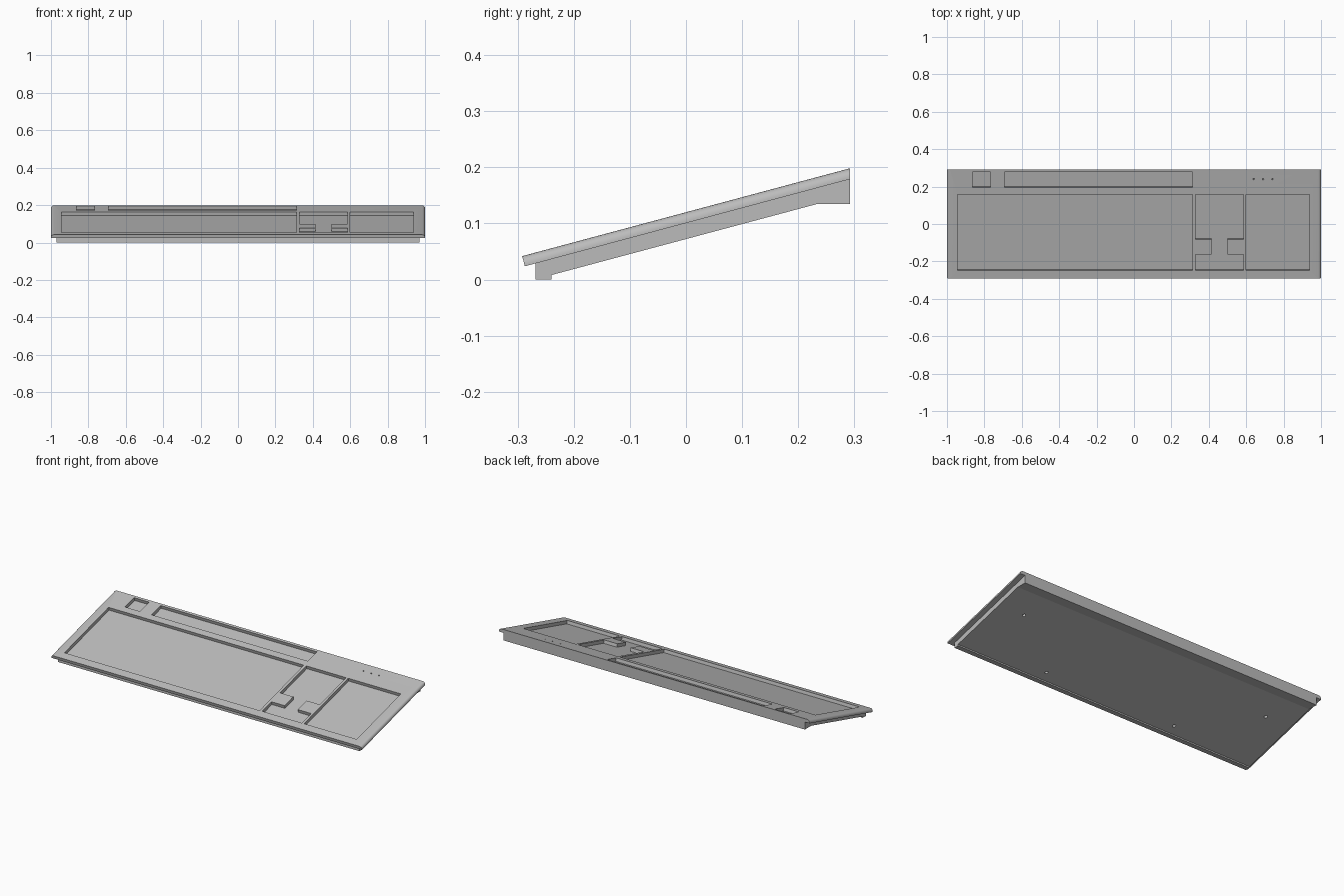
import bpy, bmesh
from math import radians, cos, sin, tan
from mathutils import Matrix, Vector

if "Cube" in bpy.data.objects:
    bpy.data.objects.remove(bpy.data.objects["Cube"])

TILT = radians(15)
MID = 0.12            # height of the top surface at y = 0
THICK = 0.0187        # panel thickness, which is also the well depth
BACK = 0.292
SLOPE = Matrix.Translation((0, 0, MID)) @ Matrix.Rotation(TILT, 4, 'X')

grey = bpy.data.materials.new("case grey")
grey.use_nodes = True
colour = (0.5, 0.5, 0.5, 1)
grey.diffuse_color = colour
grey.node_tree.nodes["Principled BSDF"].inputs["Base Color"].default_value = colour


def prism(name, points, offset):
    """Extrude a closed 3D polygon along an offset vector."""
    bm = bmesh.new()
    face = bm.faces.new([bm.verts.new(p) for p in points])
    moved = bmesh.ops.extrude_face_region(bm, geom=[face])["geom"]
    bmesh.ops.translate(bm, vec=offset, verts=[v for v in moved if isinstance(v, bmesh.types.BMVert)])
    bmesh.ops.recalc_face_normals(bm, faces=bm.faces)
    mesh = bpy.data.meshes.new(name)
    bm.to_mesh(mesh)
    bm.free()
    obj = bpy.data.objects.new(name, mesh)
    bpy.context.collection.objects.link(obj)
    mesh.materials.append(grey)
    return obj


def side_prism(name, profile, half):
    return prism(name, [(-half, y, z) for y, z in profile], Vector((2 * half, 0, 0)))


def cut(target, cutter):
    cutter.hide_render = True
    cutter.hide_set(True)
    mod = target.modifiers.new(cutter.name, 'BOOLEAN')
    mod.object = cutter
    mod.operation = 'DIFFERENCE'
    mod.solver = 'EXACT'


def well_cutter(name, outline):
    """Vertical prism in panel space, tilted to cut square to the top surface."""
    obj = prism(name, [(x, y / cos(TILT), -0.04) for x, y in outline], Vector((0, 0, 0.08)))
    obj.matrix_world = SLOPE
    return obj


def box(x0, x1, y0, y1):
    return [(x0, y0), (x1, y0), (x1, y1), (x0, y1)]


def hole_cutter(name, x, y, z, radius, depth):
    bpy.ops.mesh.primitive_cylinder_add(vertices=12, radius=radius, depth=depth)
    obj = bpy.context.object
    obj.name = name
    obj.data.materials.append(grey)
    obj.matrix_world = SLOPE @ Matrix.Translation((x, y / cos(TILT), z))
    return obj


def under(y):
    """Height of the panel underside."""
    return MID + y * tan(TILT) - THICK / cos(TILT)


# Top panel: sloping slab with rounded long side edges
front_top = (-BACK, MID - BACK * tan(TILT))
front_low = (-BACK + THICK * sin(TILT), front_top[1] - THICK * cos(TILT))
panel = side_prism("top_panel", [front_top, front_low, (BACK, under(BACK)),
                                 (BACK, MID + BACK * tan(TILT))], 1.0)
bm = bmesh.new()
bm.from_mesh(panel.data)
top_sides = [e for e in bm.edges
             if all(abs(v.co.z - MID - v.co.y * tan(TILT)) < 0.001 for v in e.verts)
             and abs(e.verts[0].co.x - e.verts[1].co.x) < 0.001]
bmesh.ops.bevel(bm, geom=top_sides, offset=0.015, segments=5, profile=0.5, affect='EDGES')
bm.to_mesh(panel.data)
bm.free()

# Key wells
LOW, HIGH = -0.248, 0.158
wells = {
    "main_well": box(-0.944, 0.313, LOW, HIGH),
    "keypad_well": box(0.599, 0.938, LOW, HIGH),
    "escape_well": box(-0.864, -0.767, 0.195, 0.278),
    "function_well": box(-0.693, 0.313, 0.195, 0.278),
    "arrow_well": [(0.329, LOW), (0.585, LOW), (0.585, -0.163), (0.5, -0.163),
                   (0.5, -0.083), (0.585, -0.083), (0.585, HIGH), (0.329, HIGH),
                   (0.329, -0.083), (0.414, -0.083), (0.414, -0.163), (0.329, -0.163)],
}
for name, outline in wells.items():
    cut(panel, well_cutter(name + "_cutter", outline))

# Indicator light holes
for i in range(3):
    cut(panel, hole_cutter(f"light_hole_cutter_{i + 1}", 0.64 + 0.05 * i, 0.24, 0, 0.004, 0.08))

# Lower case: front foot, sloping base and flat rear ledge; its top is the well floor
FOOT = -0.268
case = side_prism("lower_case", [(FOOT, under(FOOT)), (FOOT, 0), (-0.24, 0), (-0.24, 0.008),
                                 (0.235, 0.135), (BACK, 0.135), (BACK, under(BACK))], 0.97)

# Screw holes in the base
for side in (-1, 1):
    for x, y in ((0.805, 0.075), (0.425, -0.2)):
        cut(case, hole_cutter(f"screw_hole_cutter_{side}_{x}", side * x, y, -0.045, 0.009, 0.03))

# Smooth the rounded sides, keep the corners crisp
bpy.ops.object.select_all(action='DESELECT')
panel.select_set(True)
bpy.context.view_layer.objects.active = panel
bpy.ops.object.shade_smooth_by_angle(angle=radians(30))
